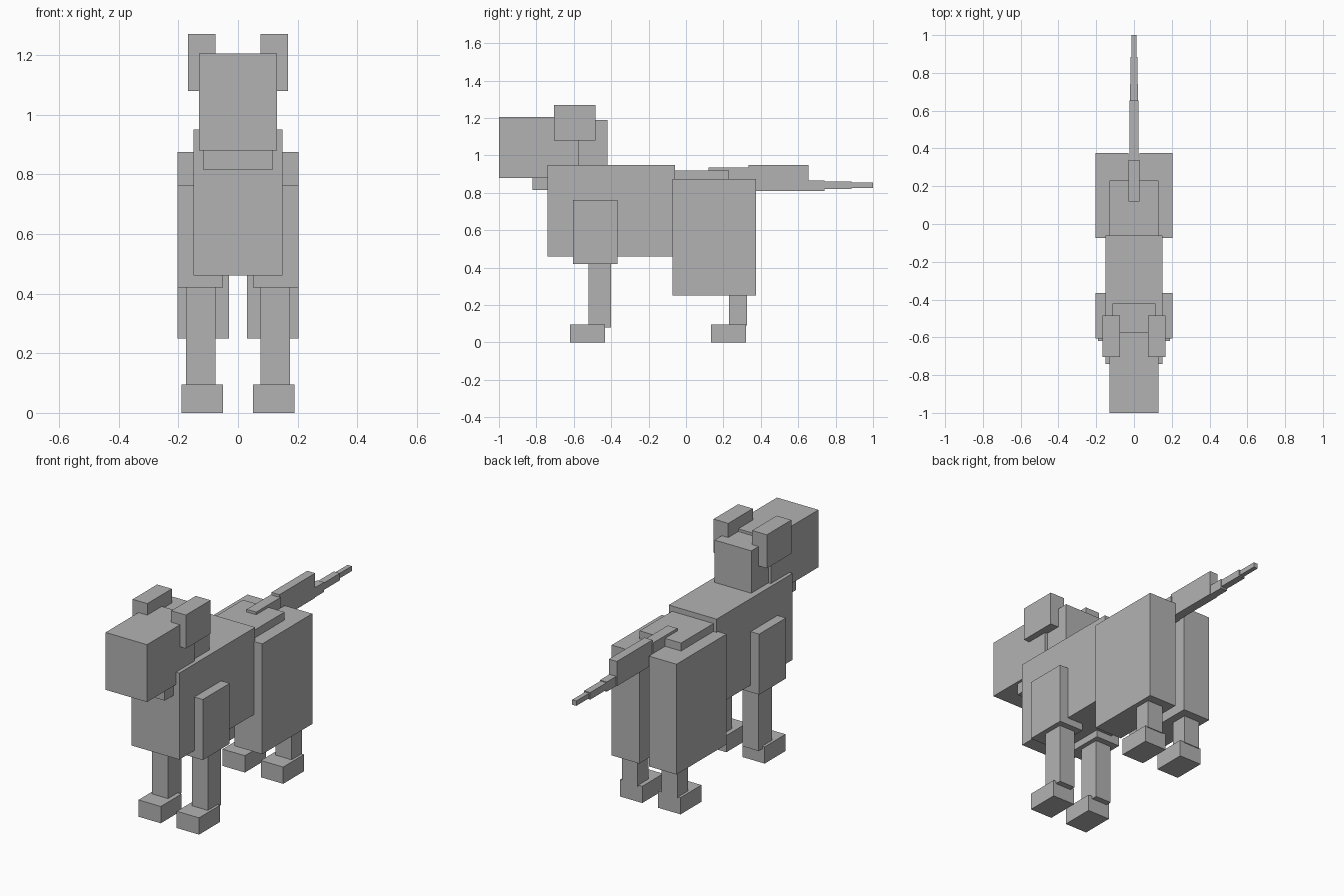
import bpy
import bmesh
from mathutils import Vector

if "Cube" in bpy.data.objects:
    bpy.data.objects.remove(bpy.data.objects["Cube"], do_unlink=True)

# One plain grey for the whole animal
GREY = (0.45, 0.45, 0.45, 1)
grey = bpy.data.materials.new("plain_grey")
grey.use_nodes = True
grey.diffuse_color = GREY
grey.node_tree.nodes["Principled BSDF"].inputs["Base Color"].default_value = GREY


def block(name, x, y, z):
    """Flat-faced box spanning the given (low, high) ranges."""
    low, high = Vector((x[0], y[0], z[0])), Vector((x[1], y[1], z[1]))
    bm = bmesh.new()
    bmesh.ops.create_cube(bm, size=1)
    bmesh.ops.scale(bm, vec=high - low, verts=bm.verts)
    bmesh.ops.translate(bm, vec=(low + high) / 2, verts=bm.verts)
    mesh = bpy.data.meshes.new(name)
    bm.to_mesh(mesh)
    bm.free()
    mesh.materials.append(grey)
    obj = bpy.data.objects.new(name, mesh)
    bpy.context.collection.objects.link(obj)


def centred(name, half, y, z):
    block(name, (-half, half), y, z)


def pair(name, x, y, z):
    block("left_" + name, x, y, z)
    block("right_" + name, (-x[1], -x[0]), y, z)


# Trunk
centred("chest", 0.15, (-0.74, -0.06), (0.46, 0.95))
centred("rump", 0.13, (-0.07, 0.23), (0.46, 0.92))

# Head, neck and ears
centred("neck", 0.115, (-0.82, -0.42), (0.815, 1.19))
centred("head", 0.13, (-1.0, -0.575), (0.88, 1.205))
pair("ear", (0.075, 0.167), (-0.705, -0.485), (1.08, 1.27))

# Front legs
pair("shoulder", (0.05, 0.203), (-0.605, -0.365), (0.42, 0.763))
pair("front_leg", (0.075, 0.175), (-0.52, -0.40), (0.08, 0.43))
pair("front_foot", (0.05, 0.19), (-0.62, -0.433), (0, 0.095))

# Hind legs
pair("thigh", (0.03, 0.203), (-0.073, 0.375), (0.25, 0.875))
pair("hind_leg", (0.075, 0.175), (0.23, 0.325), (0.09, 0.26))
pair("hind_foot", (0.05, 0.19), (0.133, 0.32), (0, 0.095))

# Tail, tapering to the tip
tail = [
    ("base", 0.03, (0.12, 0.34), (0.81, 0.935)),
    ("brush", 0.025, (0.335, 0.655), (0.81, 0.95)),
    ("middle", 0.021, (0.65, 0.74), (0.81, 0.865)),
    ("end", 0.019, (0.73, 0.885), (0.82, 0.86)),
    ("tip", 0.013, (0.88, 1.0), (0.827, 0.855)),
]
for part, half, y, z in tail:
    centred("tail_" + part, half, y, z)
